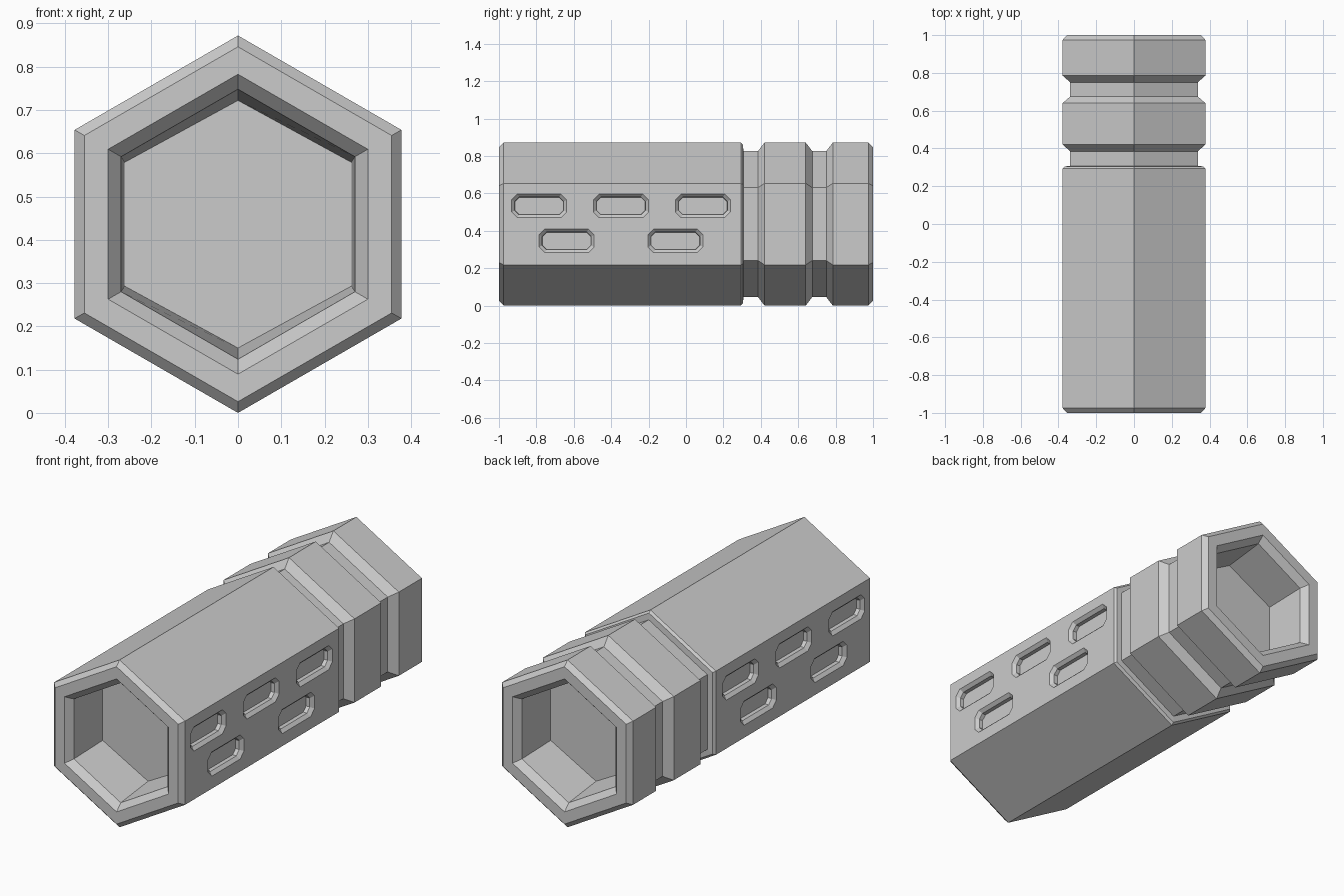
import bpy, bmesh
from math import sin, cos, pi

cube = bpy.data.objects.get("Cube")
if cube:
    bpy.data.objects.remove(cube, do_unlink=True)

R = 0.436               # outer corner radius, also height of the axis
SIDE = R * cos(pi / 6)  # distance from the axis to a flat side


def make_material(name, value):
    mat = bpy.data.materials.new(name)
    mat.use_nodes = True
    colour = (value, value, value, 1)
    mat.diffuse_color = colour
    mat.node_tree.nodes["Principled BSDF"].inputs["Base Color"].default_value = colour
    return mat


def loft(bm, loops):
    """Skin a list of point loops and cap both ends."""
    rings = [[bm.verts.new(p) for p in loop] for loop in loops]
    for a, b in zip(rings, rings[1:]):
        n = len(a)
        for i in range(n):
            j = (i + 1) % n
            bm.faces.new((a[i], a[j], b[j], b[i]))
    bm.faces.new(rings[0])
    bm.faces.new(rings[-1])


def to_object(bm, name):
    bmesh.ops.recalc_face_normals(bm, faces=bm.faces)
    mesh = bpy.data.meshes.new(name)
    bm.to_mesh(mesh)
    bm.free()
    obj = bpy.data.objects.new(name, mesh)
    bpy.context.collection.objects.link(obj)
    return obj


def hexagon(y, rx, rz=None):
    """Hexagon with a corner at the top."""
    rz = rz or rx
    return [(rx * sin(k * pi / 3), y, R + rz * cos(k * pi / 3)) for k in range(6)]


def slot(side, x, y, z, inset):
    """Rectangle with clipped corners, lying on a flat side."""
    w, h, c = 0.147 - inset, 0.063 - inset, 0.03 - inset * 0.4
    quarter = [(w, h - c), (w - c, h)]
    pts = quarter + [(-a, b) for a, b in reversed(quarter)]
    pts += [(-a, -b) for a, b in pts]
    return [(side * x, y + a, z + b) for a, b in pts]


# Body: end recess, outer profile with two grooves, end recess
recess = [(0.74, 0.3025, 0.286), (0.965, 0.312), (1, 0.3465), (1, 0.41), (0.975, R)]
outer = [(0.293, R), (0.305, 0.424), (0.307, 0.39), (0.385, 0.39), (0.42, R),
         (0.64, R), (0.675, 0.39), (0.75, 0.39), (0.785, R)]
profile = [(-y, *r) for y, *r in recess] + outer + recess[::-1]
bm = bmesh.new()
loft(bm, [hexagon(*p) for p in profile])
body = to_object(bm, "hexagonal_body")
body.data.materials.append(make_material("plain grey", 0.6))

# Side slots: bevelled mouth, straight wall
bm = bmesh.new()
centres = [(y, 0.533) for y in (-0.785, -0.348, 0.09)]
centres += [(y, 0.346) for y in (-0.638, -0.057)]
for side in (-1, 1):
    for y, z in centres:
        steps = [(0.01, -0.01), (-0.016, 0.016), (-0.036, 0.017)]
        loft(bm, [slot(side, SIDE + dx, y, z, inset) for dx, inset in steps])
cutter = to_object(bm, "slot_cutter")
cutter.hide_render = True

# Cut the slots and discard the cutter
mod = body.modifiers.new("slots", "BOOLEAN")
mod.operation = "DIFFERENCE"
mod.solver = "EXACT"
mod.object = cutter
bpy.context.view_layer.objects.active = body
bpy.ops.object.modifier_apply(modifier=mod.name)
bpy.data.objects.remove(cutter, do_unlink=True)
